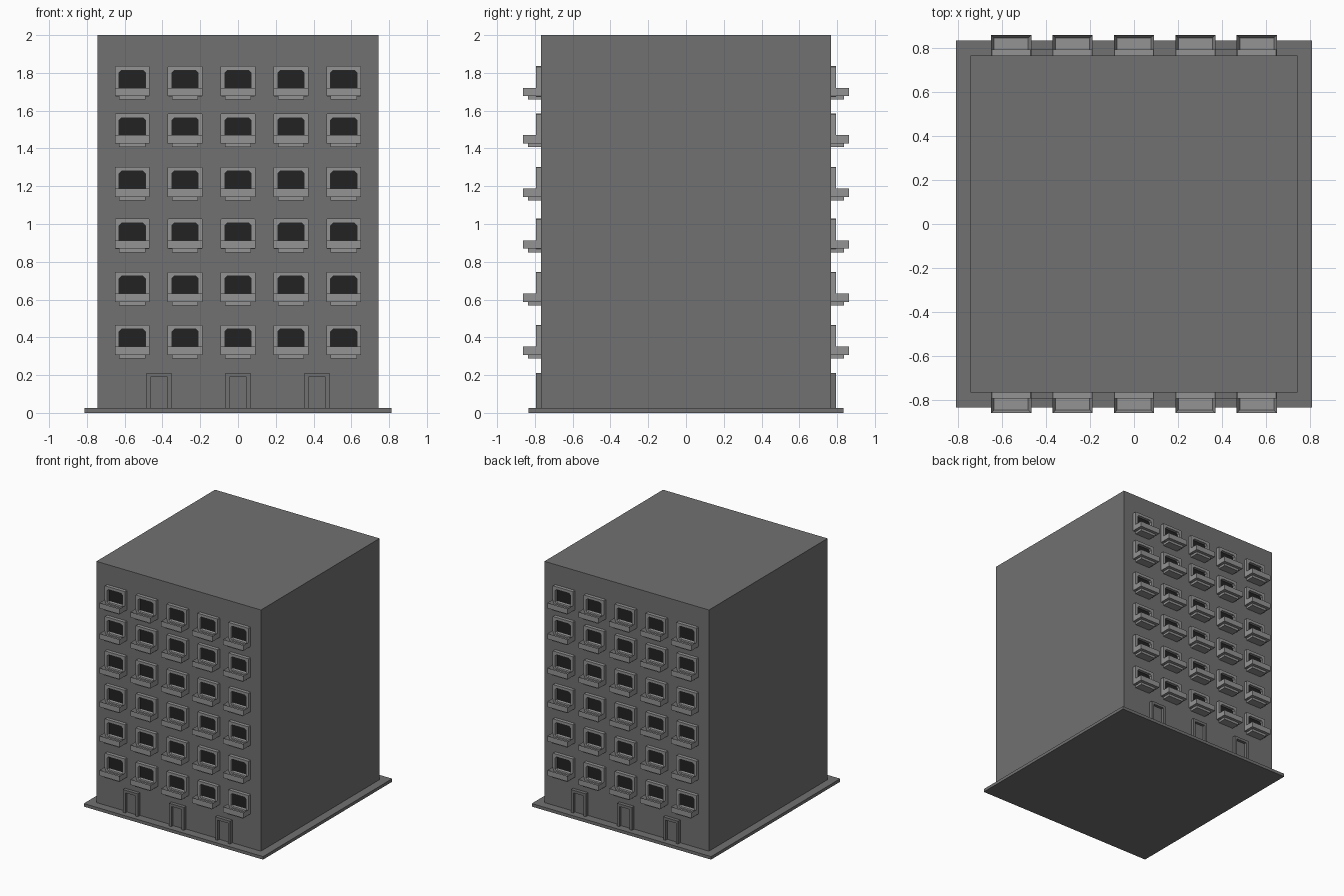
import bpy, bmesh, math
from mathutils import Matrix, Vector

cube = bpy.data.objects.get("Cube")
if cube:
    bpy.data.objects.remove(cube, do_unlink=True)


def material(name, v):
    m = bpy.data.materials.new(name)
    m.use_nodes = True
    m.diffuse_color = (v, v, v, 1)
    m.node_tree.nodes["Principled BSDF"].inputs["Base Color"].default_value = (v, v, v, 1)
    return m


WALL = material("wall grey", 0.165)
TRIM = material("light grey trim", 0.295)
GLASS = material("dark glass", 0.016)


def box(bm, x0, x1, y0, y1, z0, z1):
    centre = Vector(((x0 + x1) / 2, (y0 + y1) / 2, (z0 + z1) / 2))
    size = Matrix.Diagonal((x1 - x0, y1 - y0, z1 - z0, 1))
    return bmesh.ops.create_cube(bm, size=1, matrix=Matrix.Translation(centre) @ size)["verts"]


def rounded_rect(w, z0, z1, c):
    """Eight points of a rectangle with cut corners, in x and z."""
    return [(-w + c, z0), (w - c, z0), (w, z0 + c), (w, z1 - c),
            (w - c, z1), (-w + c, z1), (-w, z1 - c), (-w, z0 + c)]


def ring(bm, outer, inner, y_front, y_back, closed=True):
    """Extruded band between two outlines with equal point counts."""
    loops = [[bm.verts.new((x, y, z)) for x, z in pts]
             for pts, y in ((outer, y_back), (outer, y_front), (inner, y_front), (inner, y_back))]
    n = len(outer)
    for a, b in zip(loops, loops[1:] + loops[:1]):
        for i in range(n if closed else n - 1):
            j = (i + 1) % n
            bm.faces.new((a[i], a[j], b[j], b[i]))
    if not closed:
        for i in (0, n - 1):
            bm.faces.new([l[i] for l in loops])


def finish(bm, name, mat):
    bmesh.ops.recalc_face_normals(bm, faces=bm.faces[:])
    me = bpy.data.meshes.new(name)
    bm.to_mesh(me)
    bm.free()
    me.materials.append(mat)
    return me


def place(name, mesh, loc=(0, 0, 0), turn=0):
    ob = bpy.data.objects.new(name, mesh)
    ob.location = loc
    ob.rotation_euler.z = turn
    bpy.context.collection.objects.link(ob)


# Main block and ground slab
bm = bmesh.new()
box(bm, -0.745, 0.745, -0.767, 0.767, 0.025, 2)
place("building_body", finish(bm, "building_body", WALL))
bm = bmesh.new()
box(bm, -0.812, 0.812, -0.835, 0.835, 0, 0.025)
place("ground_slab", finish(bm, "ground_slab", WALL))

# Window parts, with z = 0 at the top of the frame and y = 0 at the wall
bm = bmesh.new()
ring(bm, rounded_rect(0.092, -0.16, 0, 0.004), rounded_rect(0.069, -0.137, -0.023, 0.012),
     -0.028, 0.001)
frame = finish(bm, "window_frame", TRIM)

bm = bmesh.new()
box(bm, -0.07, 0.07, -0.005, 0.001, -0.138, -0.022)
glass = finish(bm, "window_glass", GLASS)

# Balcony tray with a sunken floor, on a narrower support
bm = bmesh.new()
box(bm, -0.092, 0.092, -0.095, 0, -0.159, -0.115)
bm.normal_update()
top = max(bm.faces, key=lambda f: f.calc_center_median().z)
bmesh.ops.inset_region(bm, faces=[top], thickness=0.02)
bmesh.ops.translate(bm, verts=top.verts[:], vec=(0, 0, -0.032))
box(bm, -0.069, 0.069, -0.07, 0, -0.178, -0.159)
balcony = finish(bm, "balcony", TRIM)

# Door surround, open at the bottom, and its recessed panel
bm = bmesh.new()
ring(bm, [(-0.067, 0.02), (-0.067, 0.212), (0.067, 0.212), (0.067, 0.02)],
     [(-0.046, 0.02), (-0.046, 0.19), (0.046, 0.19), (0.046, 0.02)], -0.028, 0.001, closed=False)
surround = finish(bm, "door_surround", WALL)
bm = bmesh.new()
box(bm, -0.047, 0.047, -0.006, 0.001, 0.02, 0.191)
panel = finish(bm, "door_panel", WALL)

# Repeat on the front and back walls
ROWS = (0.466, 0.747, 1.028, 1.303, 1.585, 1.836)
for side, turn, s in (("front", 0, 1), ("back", math.pi, -1)):
    y = -0.767 * s
    for r, z in enumerate(ROWS, 1):
        for c in range(5):
            loc = ((c - 2) * 0.28, y, z)
            for label, mesh in (("window_frame", frame), ("window_glass", glass), ("balcony", balcony)):
                place(f"{side}_{label}_{r}_{c + 1}", mesh, loc, turn)
    for c in range(3):
        for label, mesh in (("door_surround", surround), ("door_panel", panel)):
            place(f"{side}_{label}_{c + 1}", mesh, ((c - 1) * 0.418, y, 0), turn)
